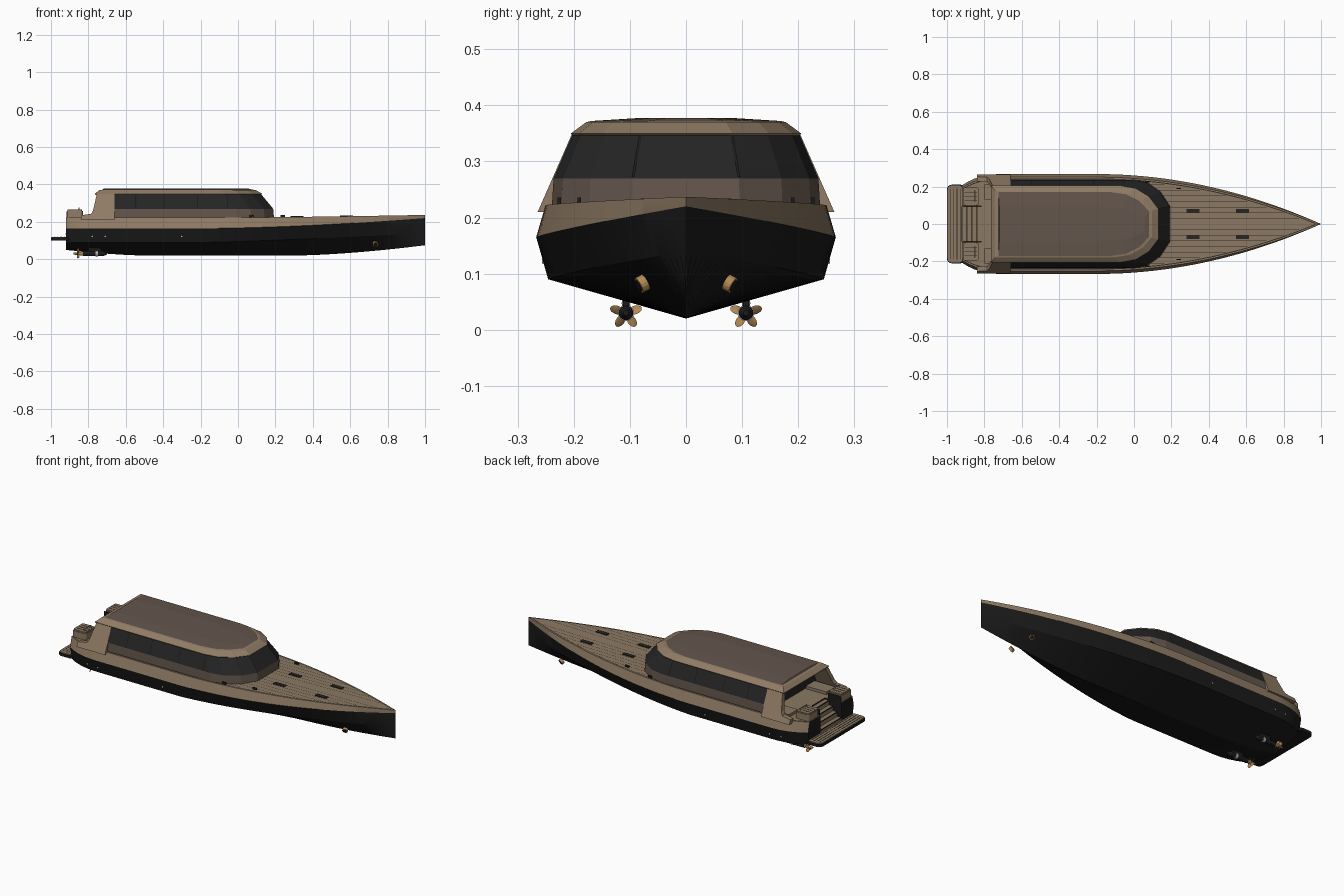
import bpy, bmesh, math
from mathutils import Matrix, Vector

if "Cube" in bpy.data.objects:
    bpy.data.objects.remove(bpy.data.objects["Cube"], do_unlink=True)


def material(name, r, g, b):
    m = bpy.data.materials.new(name)
    m.use_nodes = True
    m.diffuse_color = (r, g, b, 1)
    m.node_tree.nodes["Principled BSDF"].inputs["Base Color"].default_value = (r, g, b, 1)
    return m


BLACK = material("black paint", .011, .011, .011)
TAN = material("tan paint", .28, .2, .13)
TEAK = material("teak deck", .26, .19, .125)
TAUPE = material("taupe paint", .125, .092, .073)
GLASS = material("dark glass", .018, .018, .019)
BRONZE = material("bronze", .45, .25, .09)
STEEL = material("steel", .45, .45, .45)
SEAM = material("dark seam", .03, .024, .018)


def finish(name, bm, mats):
    bmesh.ops.remove_doubles(bm, verts=bm.verts, dist=1e-5)
    bmesh.ops.recalc_face_normals(bm, faces=bm.faces)
    me = bpy.data.meshes.new(name)
    bm.to_mesh(me)
    bm.free()
    for m in mats:
        me.materials.append(m)
    ob = bpy.data.objects.new(name, me)
    bpy.context.collection.objects.link(ob)
    return ob


def loft(name, rings, mats, slot, cap_slots=(0, 0)):
    """Skin closed rings; slot(i, j) picks the material of each face."""
    bm = bmesh.new()
    vs = [[bm.verts.new(p) for p in ring] for ring in rings]
    n = len(vs[0])
    for i in range(len(vs) - 1):
        for j in range(n):
            k = (j + 1) % n
            f = bm.faces.new((vs[i][j], vs[i][k], vs[i + 1][k], vs[i + 1][j]))
            f.material_index = slot(i, j)
    for ring, s in zip((vs[0], vs[-1]), cap_slots):
        if s is not None:
            bm.faces.new(ring).material_index = s
    return finish(name, bm, mats)


def box(name, mat, x, y, z, bevel=0):
    bm = bmesh.new()
    bmesh.ops.create_cube(bm, size=1)
    for v in bm.verts:
        v.co = [a + (b - a) * (c + .5) for (a, b), c in zip((x, y, z), v.co)]
    if bevel:
        up = [e for e in bm.edges if abs(e.verts[0].co.z - e.verts[1].co.z) > 1e-4]
        bmesh.ops.bevel(bm, geom=up, offset=bevel, segments=4, affect='EDGES', profile=.5)
    return finish(name, bm, [mat])


def cylinder(name, mat, at, axis, r, length, r2=None, seg=16):
    bm = bmesh.new()
    rot = Vector((0, 0, 1)).rotation_difference(Vector(axis)).to_matrix().to_4x4()
    bmesh.ops.create_cone(bm, cap_ends=True, segments=seg, radius1=r,
                          radius2=r if r2 is None else r2, depth=length,
                          matrix=Matrix.Translation(at) @ rot)
    return finish(name, bm, [mat])


# Hull shape rules, stern at -x and bow at +x
STERN = -.92


def bow_t(x):
    return max(0, (x + .2) / 1.2)


def beam(x):
    aft = max(0, (-.7 - x) / .22)
    return .267 * (1 - bow_t(x) ** 2) - .06 * aft ** 2.5


def sheer_z(x):
    return .222 + .015 * bow_t(x) ** 1.5


def section(x):
    t, b = bow_t(x), beam(x)
    aft, fore = max(0, (-.5 - x) / .42), max(0, (x - .3) / .7)
    keel = .02 + .03 * aft ** 1.5 + .055 * fore ** 1.6
    s, top = b * .938, sheer_z(x)
    half = [(0, keel), (b * (.92 - .2 * t), .09 + .05 * t ** 1.3),
            (b, .165 + .055 * t ** 1.7), (s, top), (max(0, s - .007), top),
            (max(0, s - .012), top), (0, top)]
    ring = half + [(-y, z) for y, z in half[-2:0:-1]]
    return [(x, y, z) for y, z in ring]


stations = [STERN + (1 - STERN) * i / 56 for i in range(57)]
bands = [0, 0, 1, 1, 3, 2]
hull = loft("hull", [section(x) for x in stations], [BLACK, TAN, TEAK, SEAM],
            lambda i, j: bands[j] if j < 6 else bands[11 - j], (0, None))

# Stair well cut into the stern
cutter = box("stair_well_cutter", BLACK, (-1.05, -.815), (-.095, .095), (.112, .3))
cutter.hide_render = True
cutter.hide_viewport = True
cut = hull.modifiers.new("stair well", 'BOOLEAN')
cut.operation, cut.object, cut.solver = 'DIFFERENCE', cutter, 'EXACT'

for i in range(4):
    x, z = STERN + .026 * i, .138 + .026 * i
    box("stair_step", TEAK, (x, -.81), (-.094, .094), (.11, z - .001))
    box("stair_nosing", SEAM, (x - .001, x + .004), (-.094, .094), (z - .006, z))

# Swim platform
box("swim_platform", BLACK, (-1, -.9), (-.21, .21), (.1, .115), .025)
box("platform_planking", TEAK, (-.996, -.915), (-.206, .206), (.115, .12), .022)
for i in range(4):
    x = -.982 + .017 * i
    box("platform_seam", SEAM, (x, x + .003), (-.19, .19), (.119, .121))

# Planking seams and hatches on the foredeck
for i in range(1, 8):
    y = .03 * i
    end = -.2 + 1.2 * math.sqrt(max(0, 1 - (y + .017) / .25))
    start = .19 if y < .1 else .19 - (y - .1) * .9
    if end > start:
        for s in (-1, 1):
            bm = bmesh.new()
            path = [start + (end - start) * k / 8 for k in range(9)]
            for a, b in zip(path, path[1:]):
                bm.faces.new([bm.verts.new((x, s * y + w, sheer_z(x) + .0008)) for x, w in
                              ((a, -.0013), (b, -.0013), (b, .0013), (a, .0013))])
            finish("deck_seam", bm, [SEAM])
for x in (.315, .58):
    for y in (-.07, .07):
        z = sheer_z(x)
        box("deck_hatch", GLASS, (x - .035, x + .035), (y - .011, y + .011), (z - .004, z + .004))


# Cabin and roof, stacked outlines with a faceted nose
def outline(z, rear, nose, w):
    half = [(rear, w), (nose - .2, w), (nose - .12, w * .93), (nose - .05, w * .72), (nose, w * .4)]
    return [(x, y, z) for x, y in half + [(x, -y) for x, y in half[::-1]]]


CABIN_REAR = -.665
loft("cabin", [outline(.205, CABIN_REAR, .194, .24), outline(.27, CABIN_REAR, .188, .236),
               outline(.346, CABIN_REAR, .125, .203)],
     [TAUPE, GLASS], lambda i, j: 1 if i or j == 9 else 0, (0, 1))
loft("roof", [outline(.344, -.762, .122, .202), outline(.35, -.765, .13, .205),
              outline(.37, -.742, .095, .178), outline(.372, -.725, .08, .17),
              outline(.377, -.72, .06, .09)],
     [TAN, TAUPE], lambda i, j: int(i > 2), (0, 1))


def glass_y(z):
    return .236 - (z - .27) * .44


# Window dividers and sills
for s in (-1, 1):
    for x in (-.55, -.4, -.22, -.06):
        bm = bmesh.new()
        bm.faces.new([bm.verts.new((x + d, s * (glass_y(z) + .001), z))
                      for d, z in ((0, .272), (.006, .272), (.006, .344), (0, .344))])
        finish("window_divider", bm, [BLACK])
    bm = bmesh.new()
    bm.faces.new([bm.verts.new((x, s * y, z)) for x, y, z in
                  ((.19, .092, .272), (.19, .097, .272), (.127, .084, .345), (.127, .079, .345))])
    finish("windscreen_divider", bm, [BLACK])

    # Rear roof pillars that sweep down into the bulwarks
    profile = [(-.66, .21), (-.66, .349), (-.755, .349), (-.775, .26), (-.785, .243),
               (-.84, .235), (-.84, .21)]
    loft("rear_pillar", [[(x, s * (glass_y(z) - d), z) for x, z in profile] for d in (-.002, .024)],
         [TAN], lambda i, j: 0)

    # Stern lockers either side of the stairs
    ys = sorted((s * .1, s * .195))
    box("stern_locker", TAN, (-.915, -.83), ys, (.215, .258), .012)
    box("locker_inner_panel", BLACK, (-.917, -.835), sorted((s * .096, s * .1)), (.14, .255))
    box("locker_cushion", TEAK, (-.912, -.833), sorted((s * .104, s * .192)), (.258, .265), .01)
    for i in range(3):
        y = s * (.126 + .022 * i)
        box("locker_seam", SEAM, (-.905, -.84), (y - .0015, y + .0015), (.264, .266))
    box("cockpit_seat", TEAK, (-.8, -.67), sorted((s * .13, s * .21)), (.22, .238))
    cylinder("locker_rail", STEEL, (-.85, s * .15, .276), (0, 1, 0), .002, .06, seg=8)
    for y in (.122, .178):
        cylinder("rail_post", STEEL, (-.85, s * y, .27), (0, 0, 1), .002, .014, seg=8)

    # Drive pod and bronze propeller
    y, z = s * .107, .03
    cylinder("drive_pod", BLACK, (-.775, y, z), (1, 0, 0), .013, .11)
    cylinder("pod_nose", BLACK, (-.71, y, z), (1, 0, 0), .013, .02, .005)
    cylinder("pod_collar", STEEL, (-.755, y, z), (1, 0, 0), .0145, .014)
    box("pod_strut", BLACK, (-.8, -.73), (y - .005, y + .005), (z, .075))
    cylinder("propeller_hub", BRONZE, (-.855, y, z), (-1, 0, 0), .011, .05, .005)
    bm = bmesh.new()
    for i in range(5):
        bmesh.ops.create_uvsphere(
            bm, u_segments=12, v_segments=8, radius=1,
            matrix=Matrix.Translation((-.855, y, z)) @ Matrix.Rotation(i * math.tau / 5, 4, 'X')
            @ Matrix.Translation((0, 0, .017)) @ Matrix.Rotation(s * .7, 4, 'Z')
            @ Matrix.Diagonal((.002, .01, .0125, 1)))
    finish("propeller_blades", bm, [BRONZE])

    # Bow thruster ring, side fittings and deck cleats
    x = .735
    cylinder("thruster_ring", BRONZE, (x, s * .078, .082), (.3, s, -.55), .015, .014)
    cylinder("thruster_tunnel", BLACK, (x, s * .079, .0815), (.3, s, -.55), .011, .015)
    for x in (-.78, -.71, -.3):
        side = .92 * beam(x) + .08 * beam(x) * (.122 - .09) / .075
        cylinder("hull_fitting", STEEL, (x, s * side, .122), (0, s, 0), .004, .004, seg=12)
    for x, y in ((.07, .226), (.24, .19)):
        box("deck_cleat", BLACK, (x - .012, x + .012), (s * y - .003, s * y + .003), (.224, .236))

# Soft shading with crisp corners on the curved parts
bpy.ops.object.select_all(action='DESELECT')
for ob in bpy.data.objects:
    if ob.type == 'MESH' and ob.name.startswith(("hull", "propeller", "drive", "pod_nose", "swim")):
        ob.select_set(True)
        bpy.context.view_layer.objects.active = ob
bpy.ops.object.shade_smooth_by_angle(angle=math.radians(20))
